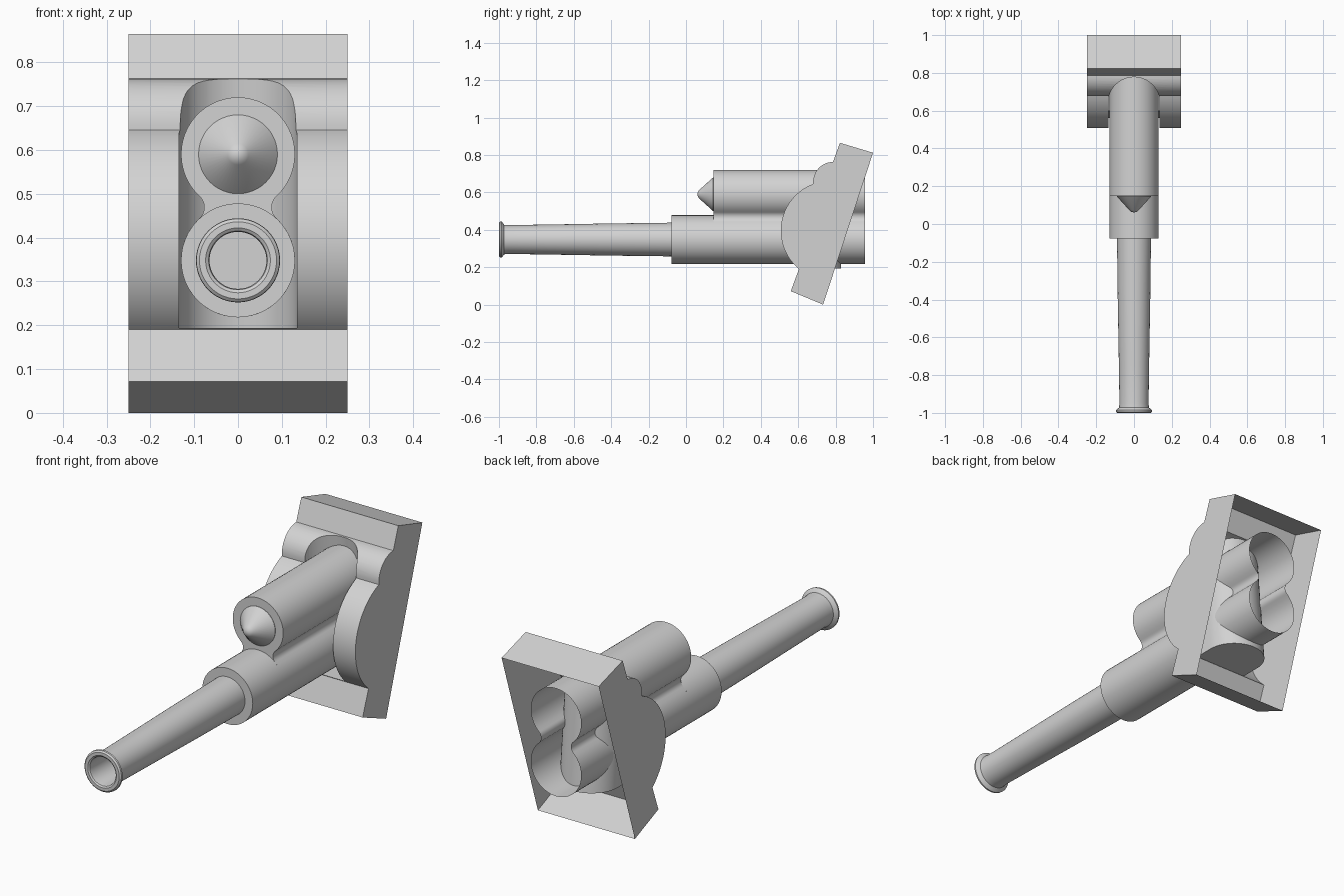
import bpy, bmesh, math
from mathutils import Vector

if "Cube" in bpy.data.objects:
    bpy.data.objects.remove(bpy.data.objects["Cube"])

steel = bpy.data.materials.new("light_grey_steel")
steel.diffuse_color = (0.65, 0.65, 0.65, 1)
steel.use_nodes = True
steel.node_tree.nodes["Principled BSDF"].inputs["Base Color"].default_value = steel.diffuse_color


def finish(name, bm, recalc=True):
    bmesh.ops.remove_doubles(bm, verts=bm.verts, dist=1e-5)
    if recalc:
        bmesh.ops.recalc_face_normals(bm, faces=bm.faces)
    me = bpy.data.meshes.new(name)
    bm.to_mesh(me)
    bm.free()
    me.materials.clear()
    me.materials.append(steel)
    me.polygons.foreach_set("use_smooth", [True] * len(me.polygons))
    me.set_sharp_from_angle(angle=math.radians(30))
    ob = bpy.data.objects.new(name, me)
    bpy.context.collection.objects.link(ob)
    return ob


def arc3(a, b, c, n):
    """Points on the circle through a, b and c, running from a to c."""
    (ax, ay), (bx, by), (cx, cy) = a, b, c
    d = 2 * (ax * (by - cy) + bx * (cy - ay) + cx * (ay - by))
    A, B, C = ax * ax + ay * ay, bx * bx + by * by, cx * cx + cy * cy
    ux = (A * (by - cy) + B * (cy - ay) + C * (ay - by)) / d
    uy = (A * (cx - bx) + B * (ax - cx) + C * (bx - ax)) / d
    r = math.hypot(ax - ux, ay - uy)
    t0 = math.atan2(ay - uy, ax - ux)
    ccw = (bx - ax) * (cy - ay) - (by - ay) * (cx - ax) > 0
    sweep = (math.atan2(cy - uy, cx - ux) - t0) % (2 * math.pi)
    if not ccw:
        sweep -= 2 * math.pi
    return [(ux + r * math.cos(t0 + sweep * i / n),
             uy + r * math.sin(t0 + sweep * i / n)) for i in range(n + 1)]


def loft(first, second, caps=(True, True)):
    """Prism between two matching closed outlines."""
    bm = bmesh.new()
    a = [bm.verts.new(p) for p in first]
    b = [bm.verts.new(p) for p in second]
    n = len(a)
    for i in range(n):
        j = (i + 1) % n
        bm.faces.new((a[i], a[j], b[j], b[i]))
    for ring, cap in zip((a, b), caps):
        if cap:
            bm.faces.new(ring)
    return bm


def lathe(name, profile, z, steps=48):
    """Spin (y, radius) points around a lengthwise axis at height z."""
    bm = bmesh.new()
    vs = [bm.verts.new((0, y, z + r)) for y, r in profile]
    es = [bm.edges.new(p) for p in zip(vs, vs[1:])]
    bmesh.ops.spin(bm, geom=vs + es, cent=(0, 0, z), axis=(0, 1, 0),
                   angle=2 * math.pi, steps=steps)
    return finish(name, bm)


# Shield: side profile with a brow and a round belly, hollow behind
top_f, top_b = Vector((0.823, 0.865)), Vector((1.0, 0.812))
bot_b, bot_f = Vector((0.733, 0.0)), Vector((0.56, 0.072))
profile = [tuple(top_f)]
profile += arc3((0.786, 0.763), (0.71, 0.73), (0.68, 0.645), 12)
profile += arc3((0.68, 0.645), (0.507, 0.405), (0.604, 0.19), 32)[1:]
profile += [tuple(bot_f), tuple(bot_b * 2 - bot_f), tuple(top_b * 2 - top_f)]
solid = finish("shield_solid", loft([(-0.25, y, z) for y, z in profile],
                                    [(0.25, y, z) for y, z in profile]))

# Recess cutter: upright slot with a round back, leaning slightly forward
R = 0.135
slot = [(R * math.cos(math.pi * i / 24), R * math.sin(math.pi * i / 24)) for i in range(25)]
slot += [(-R, -0.4), (R, -0.4)]
cutter = finish("slot_cutter", loft([(x, y + 0.695, 0.194) for x, y in slot],
                                    [(x, y + 0.630, 0.90) for x, y in slot]))
cutter.hide_render = True
cut = solid.modifiers.new("slot", "BOOLEAN")
cut.operation, cut.solver, cut.object = "DIFFERENCE", "EXACT", cutter
dg = bpy.context.evaluated_depsgraph_get()
bm = bmesh.new()
bm.from_mesh(solid.evaluated_get(dg).to_mesh())
for ob in (solid, cutter):
    bpy.data.objects.remove(ob)

# Trim the outer walls at the sloping back plane, leaving it open
along = top_b - bot_b
normal = Vector((0, along.y, -along.x)).normalized()
outer = [f for f in bm.faces if max(abs(v.co.x) for v in f.verts) > 0.2]
geom = set(outer)
for f in outer:
    geom.update(f.edges)
    geom.update(f.verts)
bmesh.ops.bisect_plane(bm, geom=list(geom), plane_co=(0, top_b.x, top_b.y),
                       plane_no=normal, clear_outer=True)
finish("shield", bm, recalc=False)

# Twin sleeve: two round housings joined by a filleted waist, open behind
r, zl, zu, waist = 0.13, 0.348, 0.590, 0.077
half, mid = (zu - zl) / 2, (zu + zl) / 2
fil = (waist ** 2 + half ** 2 - r ** 2) / (2 * (r - waist))
k = r / (r + fil)
tx, tz = (waist + fil) * k, half * (1 - k)      # tangent point from the middle
outline = arc3((tx, mid + tz), (0, zu + r), (-tx, mid + tz), 40)
outline += arc3((-tx, mid + tz), (-waist, mid), (-tx, mid - tz), 10)[1:]
outline += arc3((-tx, mid - tz), (0, zl - r), (tx, mid - tz), 40)[1:]
outline += arc3((tx, mid - tz), (waist, mid), (tx, mid + tz), 10)[1:-1]
finish("twin_sleeve", loft([(x, 0.147, z) for x, z in outline],
                           [(x, 0.957, z) for x, z in outline], (True, False)))

# Front part of the lower sleeve
lathe("lower_sleeve", [(-0.077, 0), (-0.077, r), (0.147, r)], zl)

# Pointed plug in the upper sleeve
lathe("pointed_plug", [(0.148, 0.09), (0.145, 0.09), (0.072, 0.024), (0.064, 0.014),
                       (0.061, 0)], zu)

# Tapered barrel with a flared muzzle and bore
lathe("barrel", [(-0.075, 0.090), (-0.40, 0.086), (-0.75, 0.080), (-0.95, 0.077),
                 (-0.972, 0.079), (-0.980, 0.090), (-0.986, 0.096), (-0.994, 0.095),
                 (-1.0, 0.088), (-1.0, 0.074), (-0.995, 0.067), (-0.985, 0.065),
                 (-0.80, 0.065), (-0.80, 0)], zl)
